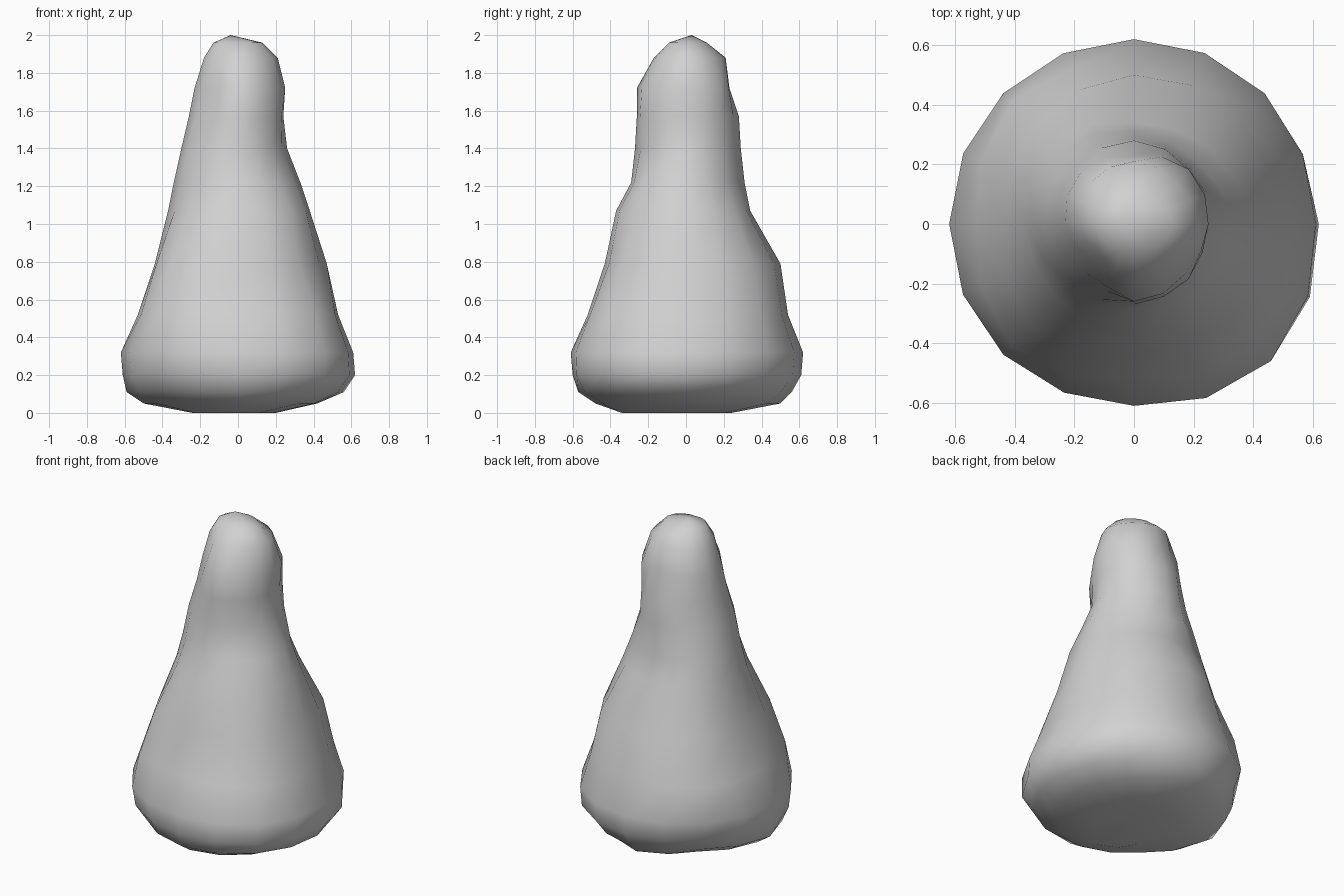
import bpy, bmesh, math

# Remove the default object
cube = bpy.data.objects.get("Cube")
if cube:
    bpy.data.objects.remove(cube, do_unlink=True)

SIDES = 16

# Cross-sections in hundredths: height, then the radius in the eight
# compass directions, counter-clockwise from +x
SECTIONS = [
    (0, 20, 20, 24, 22, 24, 26, 34, 22),
    (5, 42, 42, 50, 42, 50, 44, 48, 46),
    (11, 56, 53, 56, 52, 59, 54, 57, 58),
    (20, 62, 61, 61, 58, 61, 60, 60, 65),
    (32, 61, 62, 62, 62, 62, 62, 61, 65),
    (52, 53, 56, 54, 58, 53, 58, 52, 58),
    (79, 47, 50, 50, 47, 44, 49, 43, 46),
    (107, 38, 36, 34, 39, 37, 36, 37, 39),
    (122, 33, 30, 31, 35, 34, 31, 29, 31),
    (140, 26, 27, 29, 30, 30, 28, 27, 25),
    (157, 24, 26, 28, 27, 26, 23, 26, 26),
    (172, 25, 26, 23, 25, 23, 20, 26, 24),
    (188, 21, 20, 21, 20, 18, 16, 17, 18),
    (196, 13, 11, 11, 12, 13, 11, 9, 11),
]


def radius_at(radii, index):
    """Blend the compass radii smoothly around the section."""
    count = len(radii)
    place = index * count / SIDES
    i = int(place)
    t = place - i
    a, b, c, d = (radii[(i + k) % count] for k in (-1, 0, 1, 2))
    return b + t * ((c - a) + t * ((2*a - 5*b + 4*c - d) + t * (3*(b - c) + d - a))) / 2


def add_ring(bm, section):
    height, *radii = section
    ring = []
    for i in range(SIDES):
        angle = math.tau * i / SIDES
        r = radius_at(radii, i) / 100
        ring.append(bm.verts.new((r * math.cos(angle), r * math.sin(angle), height / 100)))
    return ring


def close_ring(bm, ring, centre):
    """Fan a ring of vertices onto a single point."""
    tip = bm.verts.new(centre)
    for i in range(SIDES):
        bm.faces.new((ring[i], ring[(i + 1) % SIDES], tip))


# Rock body: skin the sections, then close the hollowed base and rounded tip
bm = bmesh.new()
rings = [add_ring(bm, s) for s in SECTIONS]
for low, high in zip(rings, rings[1:]):
    for i in range(SIDES):
        j = (i + 1) % SIDES
        bm.faces.new((low[i], low[j], high[j], high[i]))
close_ring(bm, rings[0], (0, 0, 0.03))
close_ring(bm, rings[-1], (-0.04, 0.03, 2))

bmesh.ops.recalc_face_normals(bm, faces=bm.faces)
mesh = bpy.data.meshes.new("rock_body")
bm.to_mesh(mesh)
bm.free()
mesh.shade_smooth()
rock = bpy.data.objects.new("rock_body", mesh)
bpy.context.collection.objects.link(rock)

# Plain grey stone
stone = bpy.data.materials.new("stone_grey")
stone.use_nodes = True
grey = (0.64, 0.64, 0.64, 1)
stone.diffuse_color = grey
stone.node_tree.nodes["Principled BSDF"].inputs["Base Color"].default_value = grey
mesh.materials.append(stone)
